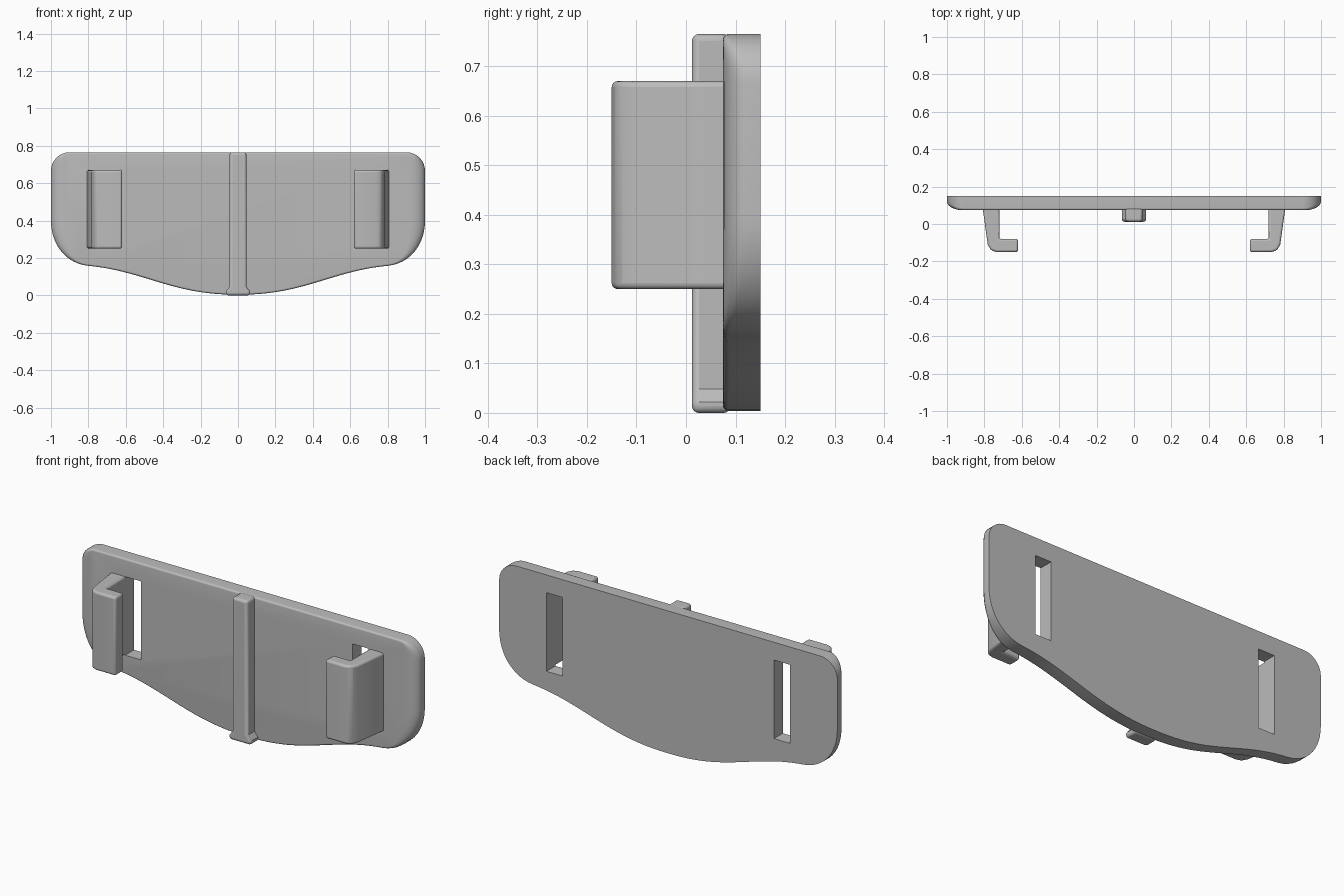
import bpy, bmesh, math
from mathutils import Vector
from mathutils.geometry import interpolate_bezier

if "Cube" in bpy.data.objects:
    bpy.data.objects.remove(bpy.data.objects["Cube"])

FRONT, BACK, TOP = 0.075, 0.15, 0.765

grey = bpy.data.materials.new("plain grey")
grey.use_nodes = True
grey.diffuse_color = (0.5, 0.5, 0.5, 1)
grey.node_tree.nodes["Principled BSDF"].inputs["Base Color"].default_value = (0.5, 0.5, 0.5, 1)


def loft(name, rings):
    """Closed solid through equal-length rings of points."""
    bm = bmesh.new()
    loops = [[bm.verts.new(p) for p in ring] for ring in rings]
    for a, b in zip(loops, loops[1:]):
        for i in range(len(a)):
            j = (i + 1) % len(a)
            bm.faces.new((a[i], a[j], b[j], b[i]))
    bm.faces.new(loops[0])
    bm.faces.new(loops[-1])
    bmesh.ops.recalc_face_normals(bm, faces=bm.faces)
    mesh = bpy.data.meshes.new(name)
    bm.to_mesh(mesh)
    bm.free()
    mesh.materials.append(grey)
    obj = bpy.data.objects.new(name, mesh)
    bpy.context.collection.objects.link(obj)
    return obj


def select(obj):
    bpy.ops.object.select_all(action="DESELECT")
    obj.select_set(True)
    bpy.context.view_layer.objects.active = obj


def smooth(obj, angle=35):
    select(obj)
    bpy.ops.object.shade_smooth_by_angle(angle=math.radians(angle))


def prism(name, profile, low, high):
    return loft(name, [[(x, y, z) for x, y in profile] for z in (low, high)])


def round_edges(obj, width):
    mod = obj.modifiers.new("rounding", "BEVEL")
    mod.width, mod.segments = width, 4
    mod.limit_method, mod.angle_limit = "ANGLE", math.radians(40)


def bezier(*points, count=14):
    return [Vector(p[:2]) for p in interpolate_bezier(*[Vector((*p, 0)) for p in points], count)]


# Plate outline: wavy lower edge, broad lower corner, tight upper corner
half = bezier((0, 0.004), (0.35, 0), (0.5, 0.13), (0.8, 0.158), count=24)
half += bezier((0.8, 0.158), (0.92, 0.17), (1, 0.27), (1, 0.4))[1:]
half += bezier((1, 0.665), (1, 0.72), (0.955, TOP), (0.9, TOP), count=10)
outline = half + [Vector((-p.x, p.y)) for p in reversed(half[1:])]


def plate_ring(t):
    """Front rounding, wide and deep on the ends, fine along top and bottom."""
    ring = []
    for i, p in enumerate(outline):
        d = (outline[(i + 1) % len(outline)] - outline[i - 1]).normalized()
        n = Vector((d.y, -d.x))
        inset = 1 - math.cos(t)
        depth = 0.01 + 0.037 * n.x ** 2
        ring.append((p.x - 0.08 * inset * n.x * abs(n.x), FRONT + depth * (1 - math.sin(t)),
                     p.y - 0.01 * inset * n.y))
    return ring


steps = 6
rings = [[(p.x, BACK, p.y) for p in outline]]
rings += [plate_ring(math.pi / 2 * k / steps) for k in range(steps + 1)]
plate = loft("plate", rings)

# Slots beside the hooks, and the hooks themselves
slot_profile = [(0.625, 0), (0.72, 0), (0.72, 0.3), (0.625, 0.3)]
hook_profile = [(0.72, 0.09), (0.72, -0.08), (0.62, -0.08), (0.62, -0.15),
                (0.735, -0.15), (0.765, -0.14), (0.782, -0.11), (0.81, 0.09)]
for side, sign in (("left", 1), ("right", -1)):
    cutter = prism("slot_cutter", [(sign * x, y) for x, y in slot_profile], 0.25, 0.67)
    cut = plate.modifiers.new("slot", "BOOLEAN")
    cut.operation, cut.solver, cut.object = "DIFFERENCE", "EXACT", cutter
    select(plate)
    bpy.ops.object.modifier_apply(modifier=cut.name)
    bpy.data.objects.remove(cutter)

    hook = prism(side + "_hook", [(sign * x, y) for x, y in hook_profile], 0.25, 0.67)
    round_edges(hook, 0.012)
    smooth(hook)
smooth(plate)

# Centre rib, flaring out into a foot at the lower end
rib = loft("centre_rib", [
    [(-w, 0.012, z), (w, 0.012, z), (w, 0.09, z), (-w, 0.09, z)]
    for w, z in ((0.065, 0), (0.065, 0.022), (0.045, 0.048), (0.045, TOP))])
round_edges(rib, 0.014)
smooth(rib)
